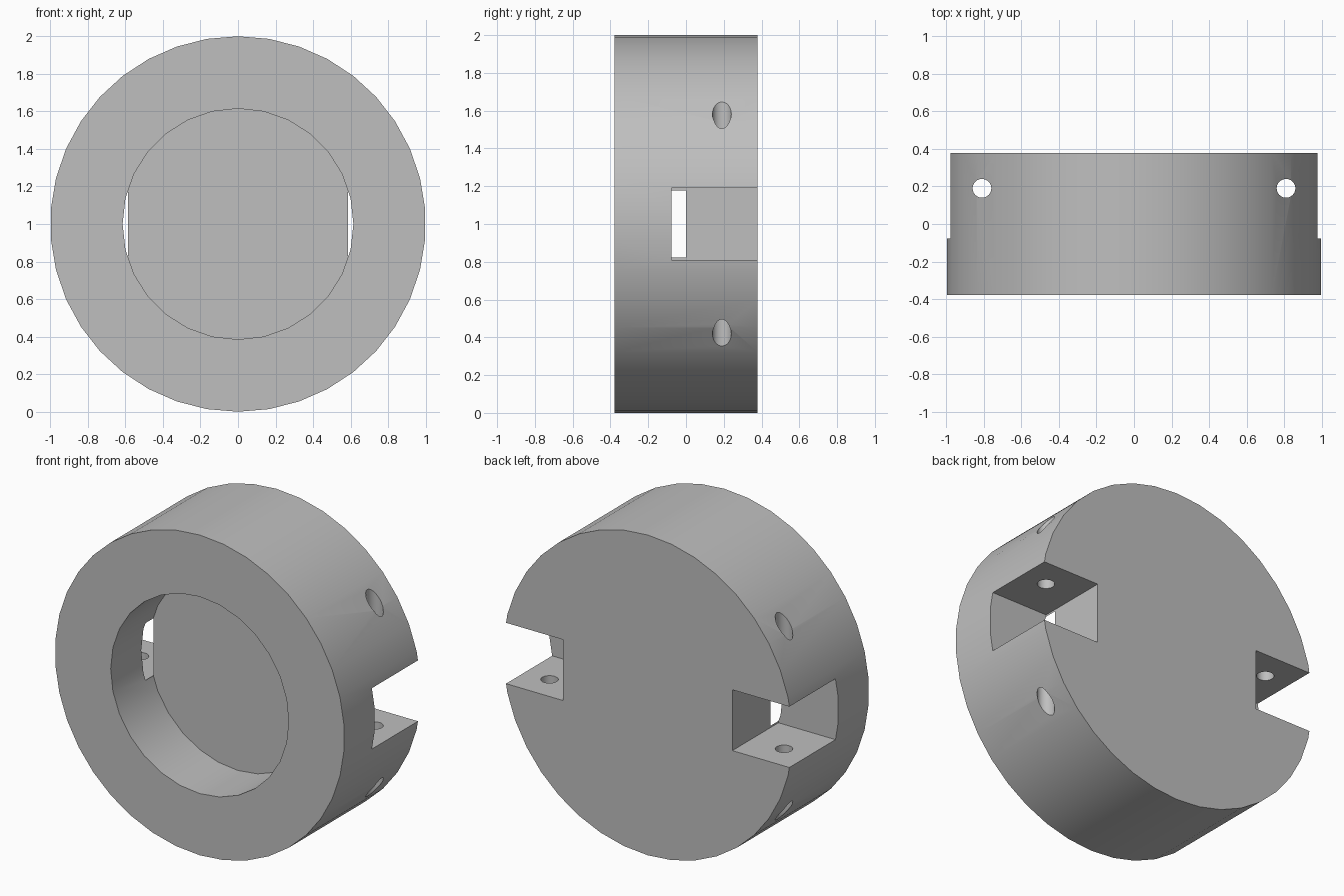
import bpy
import math
from mathutils import Matrix

cube = bpy.data.objects.get("Cube")
if cube:
    bpy.data.objects.remove(cube, do_unlink=True)

HALF_DEPTH = 0.378
CENTRE_Z = 1.0

grey = bpy.data.materials.new("plain grey")
grey.use_nodes = True
colour = (0.52, 0.52, 0.52, 1)
grey.diffuse_color = colour
grey.node_tree.nodes["Principled BSDF"].inputs["Base Color"].default_value = colour


def cylinder(name, radius, sides, y0, y1):
    """Cylinder lying along y, with a vertex at its top."""
    bpy.ops.mesh.primitive_cylinder_add(vertices=sides, radius=radius, depth=y1 - y0)
    obj = bpy.context.object
    obj.name = name
    obj.data.transform(Matrix.Translation((0, (y0 + y1) / 2, CENTRE_Z))
                       @ Matrix.Rotation(math.pi / 2, 4, "X"))
    return obj


def box(name, low, high):
    bpy.ops.mesh.primitive_cube_add(size=1)
    obj = bpy.context.object
    obj.name = name
    size = [b - a for a, b in zip(low, high)]
    middle = [(a + b) / 2 for a, b in zip(low, high)]
    obj.data.transform(Matrix.Translation(middle) @ Matrix.Diagonal((*size, 1)))
    return obj


def cut(target, cutter):
    cutter.hide_render = True
    mod = target.modifiers.new("cut", "BOOLEAN")
    mod.operation = "DIFFERENCE"
    mod.solver = "EXACT"
    mod.object = cutter
    bpy.context.view_layer.objects.active = target
    bpy.ops.object.modifier_apply(modifier=mod.name)
    bpy.data.objects.remove(cutter, do_unlink=True)


# Solid round body
body = cylinder("round_housing", 1.0, 38, -HALF_DEPTH, HALF_DEPTH)
body.data.materials.append(grey)

# Blind bore in the front
cut(body, cylinder("bore_cutter", 0.615, 28, -0.6, 0))

# Side notches open to the back, each crossed by a vertical pin hole
for side in (-1, 1):
    xs = sorted((side * 0.585, side * 1.2))
    cut(body, box("notch_cutter", (xs[0], -0.077, CENTRE_Z - 0.19),
                  (xs[1], 0.6, CENTRE_Z + 0.19)))
    bpy.ops.mesh.primitive_cylinder_add(vertices=24, radius=0.05, depth=2.4,
                                        location=(side * 0.81, 0.19, CENTRE_Z))
    cut(body, bpy.context.object)

# Smooth walls with crisp rims
bpy.ops.object.select_all(action="DESELECT")
body.select_set(True)
bpy.context.view_layer.objects.active = body
bpy.ops.object.shade_smooth_by_angle(angle=math.radians(30))
